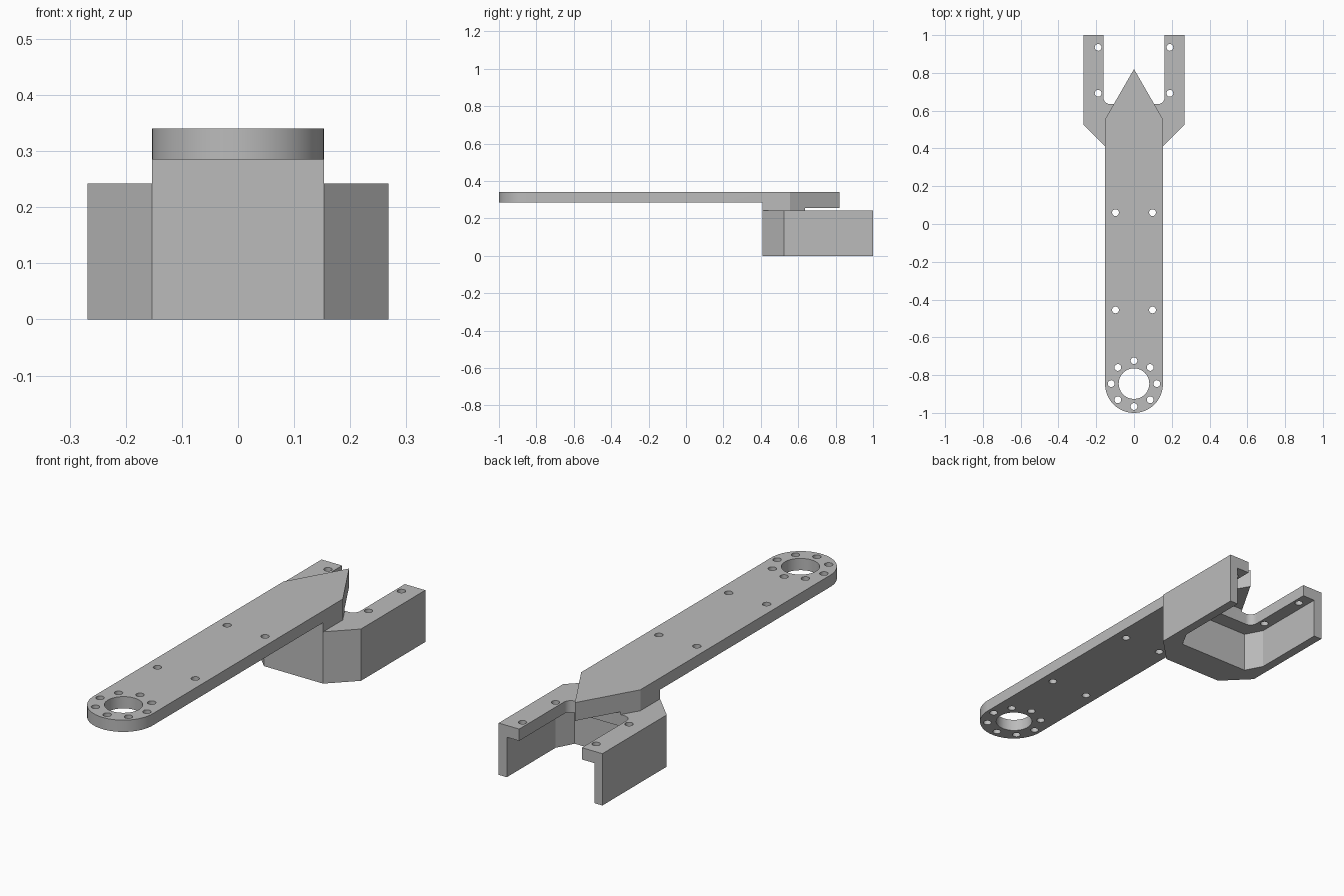
import bpy, bmesh, math

if "Cube" in bpy.data.objects:
    bpy.data.objects.remove(bpy.data.objects["Cube"])

grey = bpy.data.materials.new("plain_grey")
grey.diffuse_color = (0.5, 0.5, 0.5, 1)
grey.use_nodes = True
grey.node_tree.nodes["Principled BSDF"].inputs["Base Color"].default_value = grey.diffuse_color


def arc(cx, cy, r, a0, a1, n):
    return [(cx + r * math.cos(math.radians(a0 + (a1 - a0) * i / n)),
             cy + r * math.sin(math.radians(a0 + (a1 - a0) * i / n))) for i in range(n + 1)]


def circle(cx, cy, r, n):
    return arc(cx, cy, r, 0, 360, n)[:-1]


def mirrored(right):
    """Close a right-hand outline (ordered front to back) with its mirror image."""
    return right + [(-x, y) for x, y in reversed(right) if x > 1e-5]


def prism(name, outlines, z0, z1):
    """Extrude one or more counter-clockwise outlines from z0 to z1."""
    bm = bmesh.new()
    for pts in outlines:
        low = [bm.verts.new((x, y, z0)) for x, y in pts]
        top = [bm.verts.new((x, y, z1)) for x, y in pts]
        bm.faces.new(low[::-1])
        bm.faces.new(top)
        for i in range(len(pts)):
            j = (i + 1) % len(pts)
            bm.faces.new((low[i], low[j], top[j], top[i]))
    bmesh.ops.recalc_face_normals(bm, faces=bm.faces)
    me = bpy.data.meshes.new(name)
    bm.to_mesh(me)
    bm.free()
    me.materials.append(grey)
    ob = bpy.data.objects.new(name, me)
    bpy.context.collection.objects.link(ob)
    return ob


def combine(ob, other, operation):
    other.hide_render = True
    mod = ob.modifiers.new("bool", 'BOOLEAN')
    mod.operation, mod.solver, mod.object = operation, 'EXACT', other
    bpy.context.view_layer.objects.active = ob
    bpy.ops.object.modifier_apply(modifier=mod.name)
    bpy.data.objects.remove(other)


W, FRONT, SHOULDER, TIP = 0.153, 0.41, 0.555, 0.82
HOLE_Y = -0.845

# Arm: long plate with round front end and pointed back end
outline = arc(0, -1 + W, W, -90, 0, 24) + [(W, SHOULDER), (0, TIP)]
arm = prism("arm", [mirrored(outline)], 0.285, 0.34)

# Thicker pointed head and the neck that rests on the bracket
head = prism("head", [mirrored([(W, FRONT), (W, SHOULDER), (0, TIP)])], 0.255, 0.30)
combine(arm, head, 'UNION')
back = 0.635
half = W * (TIP - back) / (TIP - SHOULDER)
neck = prism("neck", [mirrored([(W, FRONT), (W, SHOULDER), (half, back)])], 0.242, 0.27)
combine(arm, neck, 'UNION')

# Arm holes: large bore, ring of eight, and four along the plate
holes = [circle(0, HOLE_Y, 0.081, 48)]
for i in range(8):
    a = math.radians(45 * i)
    holes.append(circle(0.121 * math.cos(a), HOLE_Y + 0.121 * math.sin(a), 0.018, 24))
holes += [circle(s * 0.098, y, 0.018, 24) for s in (-1, 1) for y in (-0.455, 0.06)]
combine(arm, prism("arm_holes", holes, 0.2, 0.4), 'DIFFERENCE')

# Bracket: chamfered block, hollowed from below and open at the back
bracket = prism("fork_bracket", [mirrored([(W, FRONT), (0.268, 0.525), (0.268, 1.0)])], 0, 0.242)
cavity = mirrored([(0.183, 0.56), (0.226, 0.64), (0.226, 1.1)])
combine(bracket, prism("cavity", [cavity], -0.1, 0.187), 'DIFFERENCE')

# Slot with rounded corners between the two top flanges
slot = mirrored(arc(0.162 - 0.035, back + 0.035, 0.035, -90, 0, 10) + [(0.162, 1.1)])
combine(bracket, prism("slot", [slot], 0.1, 0.35), 'DIFFERENCE')

# Flange holes
holes = [circle(s * 0.19, y, 0.018, 24) for s in (-1, 1) for y in (0.692, 0.935)]
combine(bracket, prism("flange_holes", holes, 0.15, 0.3), 'DIFFERENCE')

# Smooth curved walls, keep hard edges
for ob in (arm, bracket):
    bpy.ops.object.select_all(action='DESELECT')
    ob.select_set(True)
    bpy.context.view_layer.objects.active = ob
    bpy.ops.object.shade_smooth_by_angle(angle=math.radians(25))
